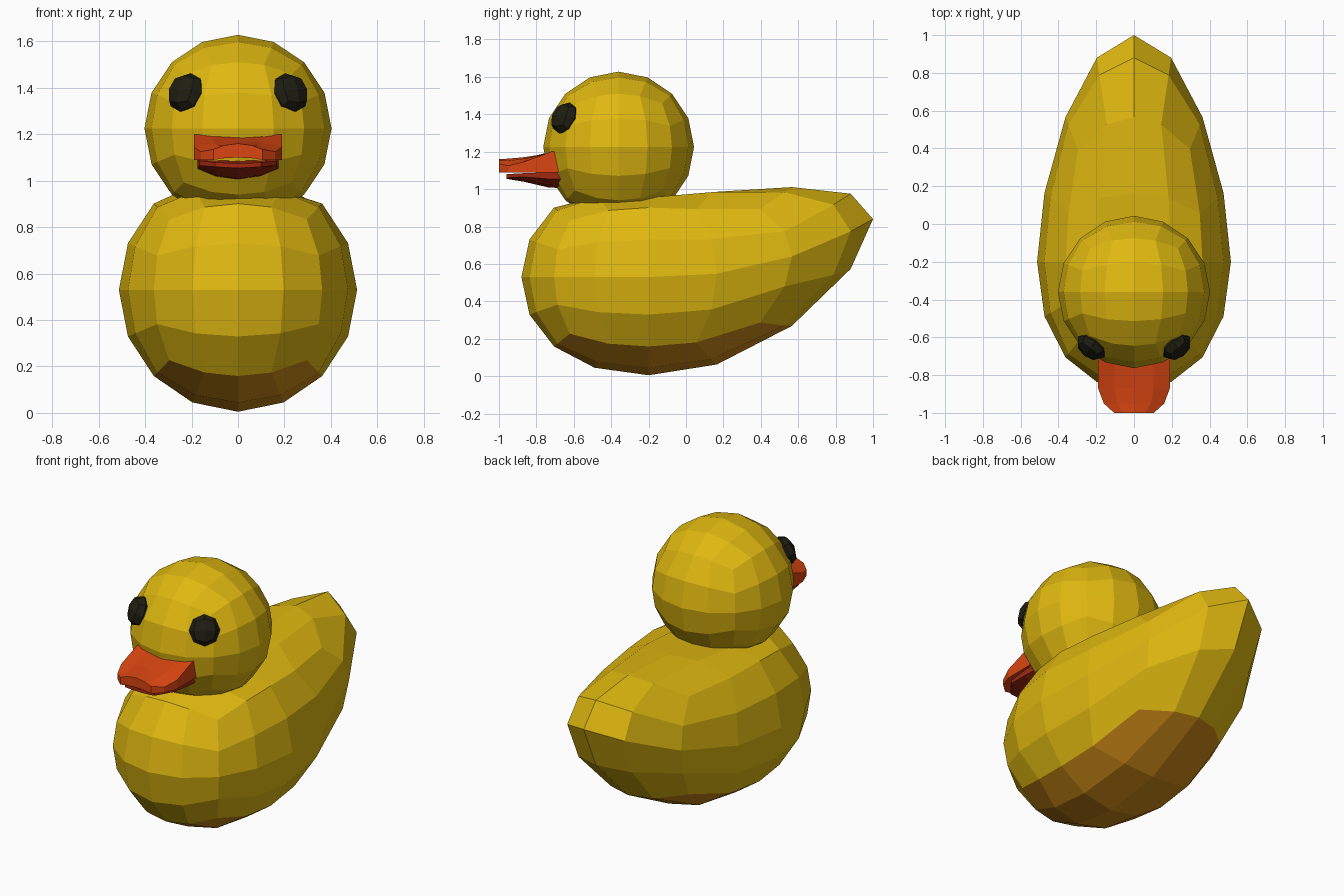
import bpy, bmesh, math
from mathutils import Vector, Matrix

cube = bpy.data.objects.get("Cube")
if cube:
    bpy.data.objects.remove(cube, do_unlink=True)


def material(name, rgb):
    m = bpy.data.materials.new(name)
    m.use_nodes = True
    m.diffuse_color = (*rgb, 1)
    bsdf = next(n for n in m.node_tree.nodes if n.type == 'BSDF_PRINCIPLED')
    bsdf.inputs["Base Color"].default_value = (*rgb, 1)
    bsdf.inputs["Roughness"].default_value = 0.6
    return m


yellow = material("yellow", (0.74, 0.48, 0.005))
amber = material("amber_underside", (0.6, 0.25, 0.008))
orange = material("orange", (0.7, 0.06, 0.006))
red = material("dark_red", (0.36, 0.022, 0.005))
black = material("black", (0.013, 0.013, 0.006))


def finish(name, bm, *mats):
    bmesh.ops.recalc_face_normals(bm, faces=bm.faces)
    mesh = bpy.data.meshes.new(name)
    bm.to_mesh(mesh)
    bm.free()
    for m in mats:
        mesh.materials.append(m)
    obj = bpy.data.objects.new(name, mesh)
    bpy.context.scene.collection.objects.link(obj)
    return obj


def quad_sphere(cuts):
    """Unit sphere made from a gridded cube; underside faces get slot 1."""
    bm = bmesh.new()
    bmesh.ops.create_cube(bm, size=2)
    bmesh.ops.subdivide_edges(bm, edges=bm.edges[:], cuts=cuts, use_grid_fill=True)
    for f in bm.faces:
        f.material_index = int(f.calc_center_median().z < -0.999)
    for v in bm.verts:
        v.co = Vector([math.tan(c * math.pi / 4) for c in v.co]).normalized()
    return bm


# Body: sphere drawn out into a raised tail, flattened where the head sits
bm = quad_sphere(3)
for v in bm.verts:
    x, s, z = v.co
    back = max(s, 0)
    v.co.x = 0.513 * x
    v.co.y = -0.2 + 0.8 * s + (0.4 if s > 0 else 0.12) * s * s
    height = 0.53 + 0.525 * z + 0.31 * back ** 3
    v.co.z = min(height, 0.955 + 0.08 * back) if s < 0.8 else height
finish("body", bm, yellow, amber)

# Head
head_center = Vector((0, -0.36, 1.225))
bm = quad_sphere(3)
for f in bm.faces:
    f.material_index = 0
bmesh.ops.transform(bm, verts=bm.verts,
                    matrix=Matrix.Translation(head_center) @ Matrix.Scale(0.403, 4))
finish("head", bm, yellow)

# Eyes: flattened beads lying on the head surface
for name, side in (("left_eye", 1), ("right_eye", -1)):
    bm = quad_sphere(1)
    for f in bm.faces:
        f.material_index = 0
    out = Vector((side * 0.226, -0.29, 0.155))
    turn = out.to_track_quat('Z', 'Y').to_matrix().to_4x4()
    size = Matrix.Diagonal((0.088, 0.09, 0.055, 1))
    bmesh.ops.transform(bm, verts=bm.verts,
                        matrix=Matrix.Translation(head_center + out) @ turn @ size)
    finish(name, bm, black)


def bill(name, sections, mat):
    """Loft of (y, half width, top middle, top side, bottom middle, bottom side)."""
    bm = bmesh.new()
    steps = (-1, -0.55, 0, 0.55, 1)
    rings = []
    for y, w, tm, ts, bottom_mid, bottom_side in sections:
        def point(t, mid, edge):
            return bm.verts.new((w * t, y, mid + (edge - mid) * t * t))
        rings.append([point(t, tm, ts) for t in steps] +
                     [point(t, bottom_mid, bottom_side) for t in reversed(steps)])
    n = len(rings[0])
    for a, b in zip(rings, rings[1:]):
        for i in range(n):
            j = (i + 1) % n
            bm.faces.new((a[i], a[j], b[j], b[i]))
    for ring in (rings[0], rings[-1]):
        for i in range(len(steps) - 1):
            bm.faces.new((ring[i], ring[i + 1], ring[n - 2 - i], ring[n - 1 - i]))
    finish(name, bm, mat)


# Beak
bill("upper_beak", [
    (-0.60, 0.19, 1.195, 1.20, 1.09, 1.09),
    (-0.72, 0.19, 1.19, 1.20, 1.10, 1.09),
    (-0.87, 0.19, 1.17, 1.145, 1.10, 1.09),
    (-0.95, 0.16, 1.163, 1.125, 1.10, 1.09),
    (-1.00, 0.105, 1.16, 1.135, 1.10, 1.09)], orange)
bill("lower_beak", [
    (-0.60, 0.175, 1.09, 1.09, 1.00, 1.05),
    (-0.74, 0.175, 1.085, 1.09, 1.01, 1.055),
    (-0.87, 0.165, 1.075, 1.085, 1.04, 1.065),
    (-0.96, 0.10, 1.075, 1.08, 1.055, 1.06)], red)
